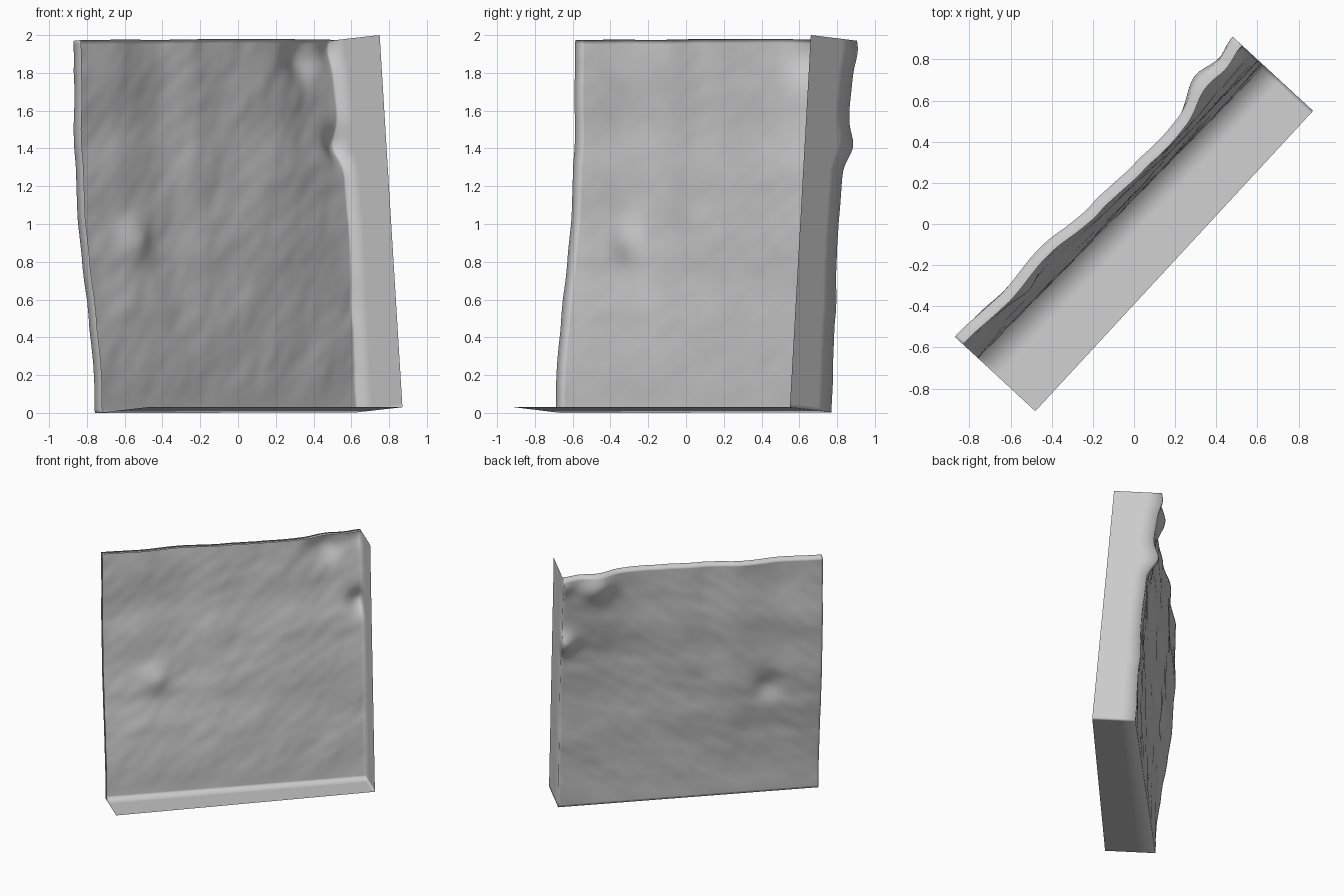
import bpy, bmesh, math
from mathutils import Vector, noise

cube = bpy.data.objects.get("Cube")
if cube:
    bpy.data.objects.remove(cube)

# Tray frame: origin at the lower left rim corner, leaning slightly back
ORIGIN = Vector((-0.48, -0.91, 0.03))
ACROSS = Vector((0.679, 0.734, 0)).normalized()
UP = Vector((-0.061, 0.056, 0.996)).normalized()
OUT = ACROSS.cross(UP)
WIDTH, HEIGHT, SKIRT = 1.989, 1.977, 0.055
N = 110

# Depth of the panel along its edges: (position, depth)
TOP = [(0, .368), (.33, .348), (.62, .358), (.93, .317), (1.43, .291), (1.989, .34)]
LEFT = [(0, .38), (.2, .37), (.5, .38), (.8, .405), (1, .415), (1.4, .41), (1.977, .368)]
RIGHT = [(0, .324), (.5, .312), (1, .295), (1.2, .3), (1.6, .335), (1.977, .34)]
# Local pockets and bumps: across, up, depth, radius
BUMPS = [(1.72, 1.88, .065, .12), (1.97, 1.42, .065, .09),
         (1.97, 1.93, .03, .08), (.4, .92, -.03, .1)]


def along(curve, x):
    for (a, p), (b, q) in zip(curve, curve[1:]):
        if x <= b:
            f = (x - a) / (b - a)
            return p + (q - p) * f * f * (3 - 2 * f)
    return curve[-1][1]


def depth(s, t):
    # Blend the four edge curves, then add the pockets and a soft grain
    a, b = s / WIDTH, t / HEIGHT
    bottom = LEFT[0][1] * (1 - a) + RIGHT[0][1] * a
    d = along(LEFT, t) * (1 - a) + along(RIGHT, t) * a
    d += bottom * (1 - b) + along(TOP, s) * b
    d -= (bottom * (1 - b) + (LEFT[-1][1] * (1 - a) + RIGHT[-1][1] * a) * b)
    for cs, ct, amount, radius in BUMPS:
        d += amount * math.exp(-((s - cs) ** 2 + (t - ct) ** 2) / radius ** 2)
    p, q = s + t, s - t
    fade = min(1, t * 5)
    return d + fade * (.010 * noise.noise((p * 1.5, q * 3, 0))
                       + .003 * noise.noise((p * 5, q * 9, 4)))


def point(s, t, d):
    return ORIGIN + ACROSS * s + UP * t - OUT * d


def sheet(bm, rows):
    grid = [[bm.verts.new(p) for p in row] for row in rows]
    for low, high in zip(grid, grid[1:]):
        for i in range(len(low) - 1):
            bm.faces.new((low[i], low[i + 1], high[i + 1], high[i]))


def lip(bm, edge, steps, rim):
    # Side wall running forward from the panel edge to the rim depth
    rows = []
    for k in range(steps + 1):
        f = k / steps
        rows.append([point(s, t, depth(s, t) * (1 - f) + rim(s, t) * f)
                     for s, t in edge])
    sheet(bm, rows)


bm = bmesh.new()
S = [WIDTH * i / N for i in range(N + 1)]
T = [HEIGHT * i / N for i in range(N + 1)]

# Main panel
sheet(bm, [[point(s, t, depth(s, t)) for s in S] for t in T])


# Deep lips at the bottom and right, short skirts at the top and left
def flat(s, t):
    return 0


def short(s, t):
    return depth(s, t) - SKIRT


lip(bm, [(s, 0) for s in S], 3, flat)
lip(bm, [(WIDTH, t) for t in T], 3, flat)
lip(bm, [(s, HEIGHT) for s in S], 1, short)
lip(bm, [(0, t) for t in T], 1, short)

bmesh.ops.remove_doubles(bm, verts=bm.verts, dist=.0005)
bmesh.ops.recalc_face_normals(bm, faces=bm.faces)
if sum(f.normal.dot(OUT) * f.calc_area() for f in bm.faces) < 0:
    bmesh.ops.reverse_faces(bm, faces=bm.faces)
for face in bm.faces:
    face.smooth = True

mesh = bpy.data.meshes.new("wall_panel")
bm.to_mesh(mesh)
bm.free()
panel = bpy.data.objects.new("wall_panel", mesh)
bpy.context.collection.objects.link(panel)

# Plain grey material
grey = bpy.data.materials.new("light_grey")
grey.use_nodes = True
colour = (.6, .6, .6, 1)
grey.diffuse_color = colour
grey.node_tree.nodes["Principled BSDF"].inputs["Base Color"].default_value = colour
mesh.materials.append(grey)
